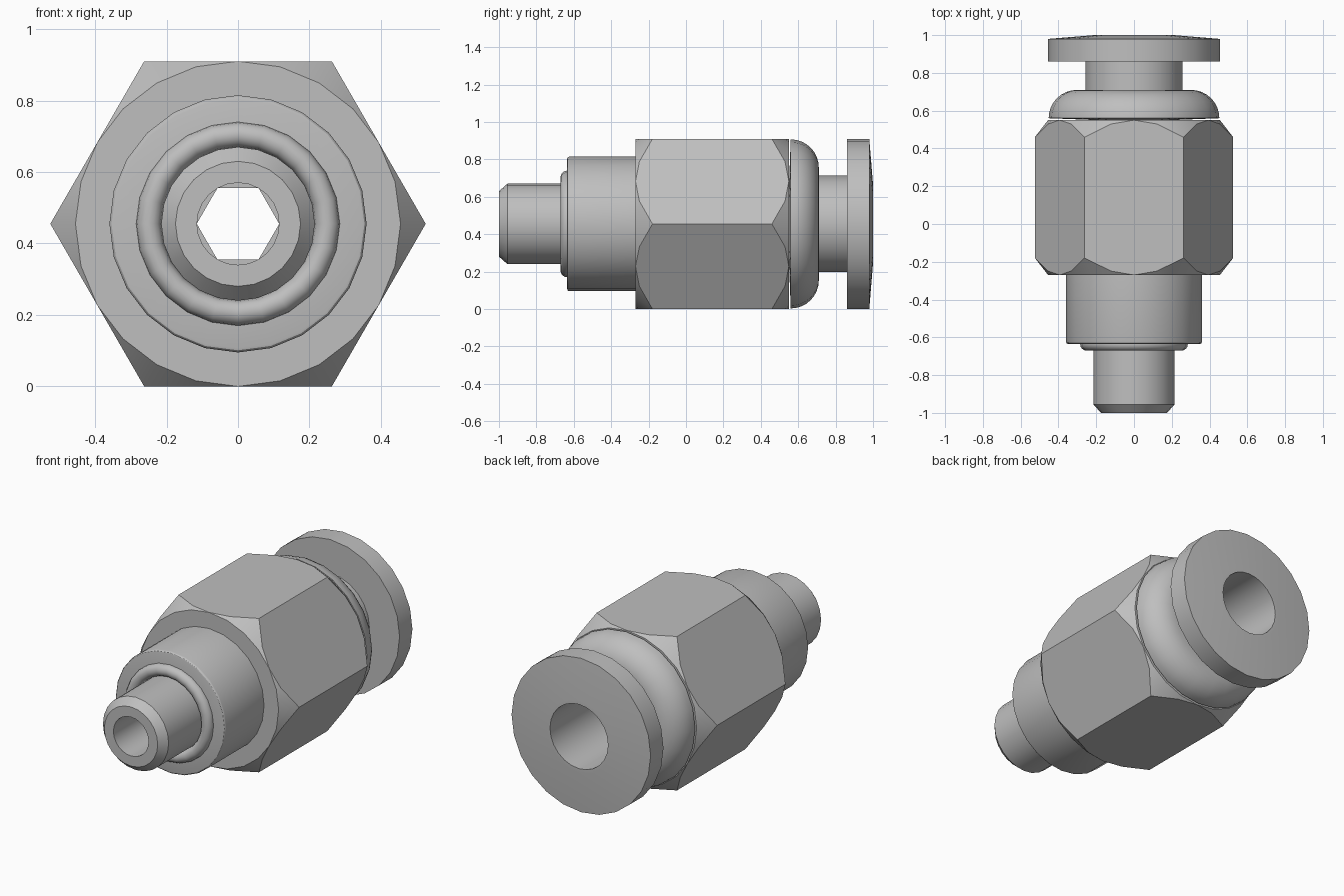
import bpy, bmesh
from math import sin, cos, pi, radians

old = bpy.data.objects.get("Cube")
if old:
    bpy.data.objects.remove(old, do_unlink=True)

AXIS_Z = 0.455     # height of the fitting's axis
BORE = 0.19        # tube bore radius
SOCKET_END = -0.3  # where the tube bore meets the hex socket
SEGMENTS = 24

metal = bpy.data.materials.new("grey metal")
metal.use_nodes = True
GREY = (0.52, 0.52, 0.52, 1)
metal.diffuse_color = GREY
metal.node_tree.nodes["Principled BSDF"].inputs["Base Color"].default_value = GREY


def lathe(name, profile):
    """Spin a closed profile about the y axis.
    Points are (radius, y), or (apothem, y, slope) for a hexagonal ring
    whose corners move along y by slope times their extra radius."""
    bm = bmesh.new()
    rings = []
    for r, y, *hexagon in profile:
        ring = []
        for i in range(SEGMENTS):
            a = 2 * pi * i / SEGMENTS
            radius, along = r, y
            if hexagon:
                radius = r / cos(a % (pi / 3) - pi / 6)
                along = y + hexagon[0] * (radius - r)
            ring.append(bm.verts.new((radius * cos(a), along, radius * sin(a) + AXIS_Z)))
        rings.append(ring)
    for k, ring in enumerate(rings):
        after = rings[(k + 1) % len(rings)]
        for i in range(SEGMENTS):
            j = (i + 1) % SEGMENTS
            bm.faces.new((ring[i], ring[j], after[j], after[i]))
    bmesh.ops.remove_doubles(bm, verts=bm.verts, dist=1e-5)
    bmesh.ops.recalc_face_normals(bm, faces=bm.faces)
    mesh = bpy.data.meshes.new(name)
    bm.to_mesh(mesh)
    bm.free()
    mesh.materials.append(metal)
    obj = bpy.data.objects.new(name, mesh)
    bpy.context.collection.objects.link(obj)
    bpy.ops.object.select_all(action='DESELECT')
    obj.select_set(True)
    bpy.context.view_layer.objects.active = obj
    bpy.ops.object.shade_smooth_by_angle(angle=radians(30))
    return obj


def arc(r, y, size, start, end, steps):
    """Profile points on an arc; angle zero points outward."""
    angles = [radians(start + (end - start) * i / steps) for i in range(steps + 1)]
    return [(r + size * cos(a), y + size * sin(a)) for a in angles]


# Stud and shoulder, with a round front hole leading to the hex socket
lathe("stud_and_shoulder", [
    (0.115, -1), (0.175, -1), (0.215, -0.955), (0.215, -0.635),
    *arc(0.348, -0.623, 0.012, -90, 0, 3),
    (0.36, -0.27), (BORE, -0.27), (BORE, SOCKET_END),
    (0.1, SOCKET_END, 0), (0.1, -0.6, 0), (0.115, -0.6)])

# Sealing ring in front of the shoulder
lathe("sealing_ring", arc(0.25, -0.636, 0.035, 0, 337.5, 15))

# Hexagonal nut body with chamfered corners
lathe("hex_body", [
    (BORE, -0.27), (0.455, -0.27), (0.455, -0.27, 1.29),
    (0.455, 0.55, -1.29), (0.455, 0.55), (BORE, 0.55)])

# Rounded shell behind the nut
lathe("rounded_shell", [
    (BORE, 0.55), *arc(0.302, 0.56, 0.15, 0, 90, 8), (BORE, 0.71)])

# Release collar: stem and flange with a faintly conical back face
lathe("release_collar", [
    (BORE, 0.71), (0.258, 0.71), (0.258, 0.86), (0.455, 0.86),
    (0.455, 0.98), (0.21, 1), (BORE, 1)])
